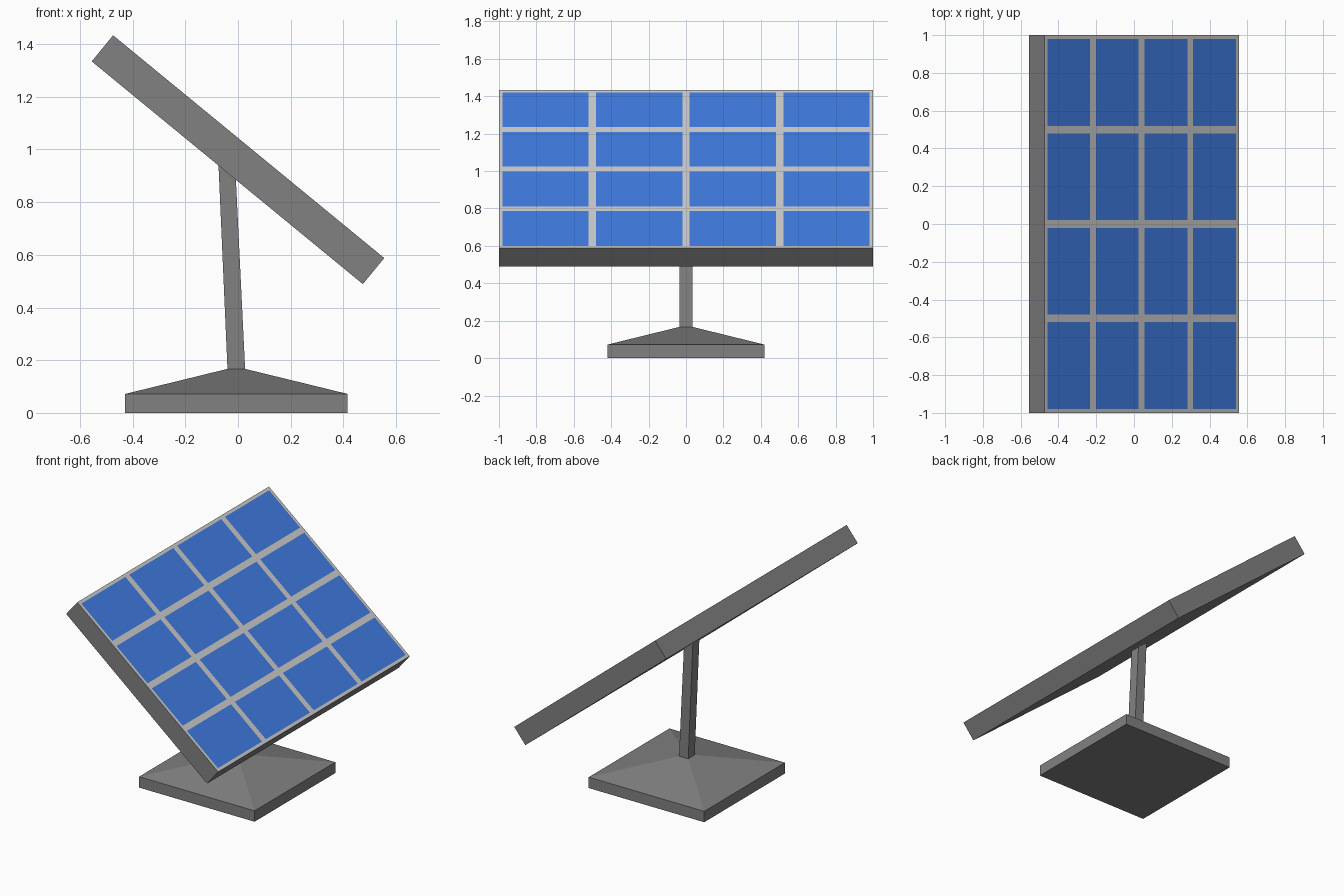
import bpy, bmesh, math
from mathutils import Matrix

if "Cube" in bpy.data.objects:
    bpy.data.objects.remove(bpy.data.objects["Cube"])


def material(name, rgb):
    m = bpy.data.materials.new(name)
    m.diffuse_color = (*rgb, 1)
    m.use_nodes = True
    m.node_tree.nodes["Principled BSDF"].inputs["Base Color"].default_value = m.diffuse_color
    return m


dark = material("dark_grey", (0.22, 0.22, 0.22))
light = material("light_grey", (0.8, 0.8, 0.8))
blue = material("cell_blue", (0.05, 0.195, 0.745))


def add(name, bm, mats):
    me = bpy.data.meshes.new(name)
    bm.to_mesh(me)
    bm.free()
    for m in mats:
        me.materials.append(m)
    ob = bpy.data.objects.new(name, me)
    bpy.context.collection.objects.link(ob)
    return ob


def loft(name, sections):
    """Stack rectangles (x0, z at x0, x1, z at x1, half depth) into a closed solid."""
    bm = bmesh.new()
    rings = [[bm.verts.new(p) for p in ((x0, -h, z0), (x1, -h, z1), (x1, h, z1), (x0, h, z0))]
             for x0, z0, x1, z1, h in sections]
    for a, b in zip(rings, rings[1:]):
        for i in range(4):
            j = (i + 1) % 4
            bm.faces.new((a[i], a[j], b[j], b[i]))
    bm.faces.new(rings[0][::-1])
    bm.faces.new(rings[-1])
    return add(name, bm, [dark])


# Square foot with a shallow pyramid top
loft("base", [(-0.428, 0, 0.416, 0, 0.421),
              (-0.428, 0.072, 0.416, 0.072, 0.421),
              (-0.04, 0.167, 0.027, 0.167, 0.034)])

# Leaning post, cut to meet the underside of the panel
loft("post", [(-0.04, 0.167, 0.027, 0.167, 0.034),
              (-0.074, 0.94, -0.008, 0.886, 0.034)])

# Tilted panel: 4 x 4 grid thickened into a slab, with flush inset cells
LENGTH, WIDTH, THICK = 1.332, 2.0, 0.128
bm = bmesh.new()
bmesh.ops.create_grid(bm, x_segments=4, y_segments=4, size=0.5,
                      matrix=Matrix.Diagonal((LENGTH, WIDTH, 1, 1)))
ext = bmesh.ops.extrude_face_region(bm, geom=bm.faces[:], use_keep_orig=True)
bmesh.ops.translate(bm, verts=[g for g in ext["geom"] if isinstance(g, bmesh.types.BMVert)],
                    vec=(0, 0, -THICK))
bmesh.ops.recalc_face_normals(bm, faces=bm.faces[:])
bm.normal_update()
cells = [f for f in bm.faces if f.normal.z > 0.9]
rims = bmesh.ops.inset_individual(bm, faces=cells, thickness=0.02,
                                  use_even_offset=True)["faces"]
for f in cells:
    f.material_index = 2
for f in rims:
    f.material_index = 1
panel = add("solar_panel", bm, [dark, light, blue])
panel.rotation_euler.y = math.radians(39.4)
panel.location = (0.0405, 0, 1.0105)
